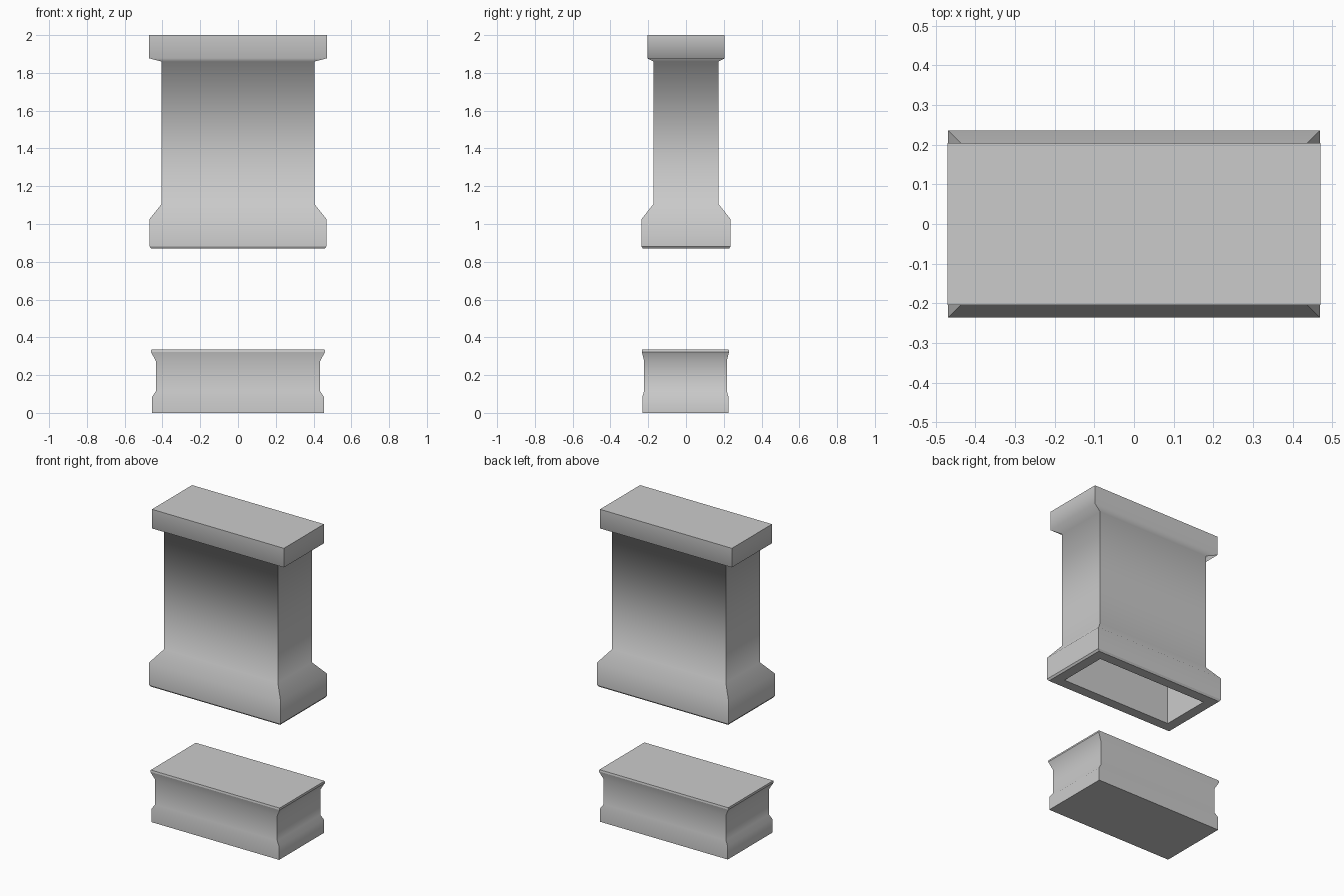
import bpy, bmesh

if "Cube" in bpy.data.objects:
    bpy.data.objects.remove(bpy.data.objects["Cube"])


def rect_loft(name, rings, sharp_rings, offset_y=0.0):
    """Skin a stack of rectangles (half x, half y, z), capped at both ends.
    Corners stay sharp, moulding rings shade smooth unless listed."""
    bm = bmesh.new()
    loops = [[bm.verts.new((sx * hx, sy * hy + offset_y, z))
              for sx, sy in ((-1, -1), (1, -1), (1, 1), (-1, 1))]
             for hx, hy, z in rings]
    for low, high in zip(loops, loops[1:]):
        for i in range(4):
            j = (i + 1) % 4
            bm.faces.new((low[i], low[j], high[j], high[i]))
    bm.faces.new(loops[0][::-1])
    bm.faces.new(loops[-1])
    bmesh.ops.recalc_face_normals(bm, faces=bm.faces)
    ring_of = {v: k for k, loop in enumerate(loops) for v in loop}
    for e in bm.edges:
        a, b = (ring_of[v] for v in e.verts)
        e.smooth = a == b and a not in sharp_rings
    for f in bm.faces:
        f.smooth = True
    mesh = bpy.data.meshes.new(name)
    bm.to_mesh(mesh)
    bm.free()
    obj = bpy.data.objects.new(name, mesh)
    bpy.context.collection.objects.link(obj)
    return obj


# Upper pillar: cavity ceiling, inner wall, rim, flared foot, shaft, cap
rect_loft("upper_pillar", [
    (0.395, 0.163, 1.84),
    (0.395, 0.163, 0.87),
    (0.46, 0.228, 0.87),
    (0.469, 0.236, 0.882),
    (0.469, 0.236, 1.025),
    (0.405, 0.173, 1.105),
    (0.405, 0.173, 1.86),
    (0.47, 0.204, 1.877),
    (0.47, 0.204, 2.0),
], {0, 1, 2, 3, 8})

# Lower plinth: solid block with a waisted side profile
rect_loft("lower_plinth", [
    (0.455, 0.228, 0.0),
    (0.455, 0.228, 0.085),
    (0.435, 0.219, 0.115),
    (0.435, 0.219, 0.275),
    (0.461, 0.231, 0.323),
    (0.459, 0.229, 0.335),
], {0, 4, 5}, offset_y=-0.003)
